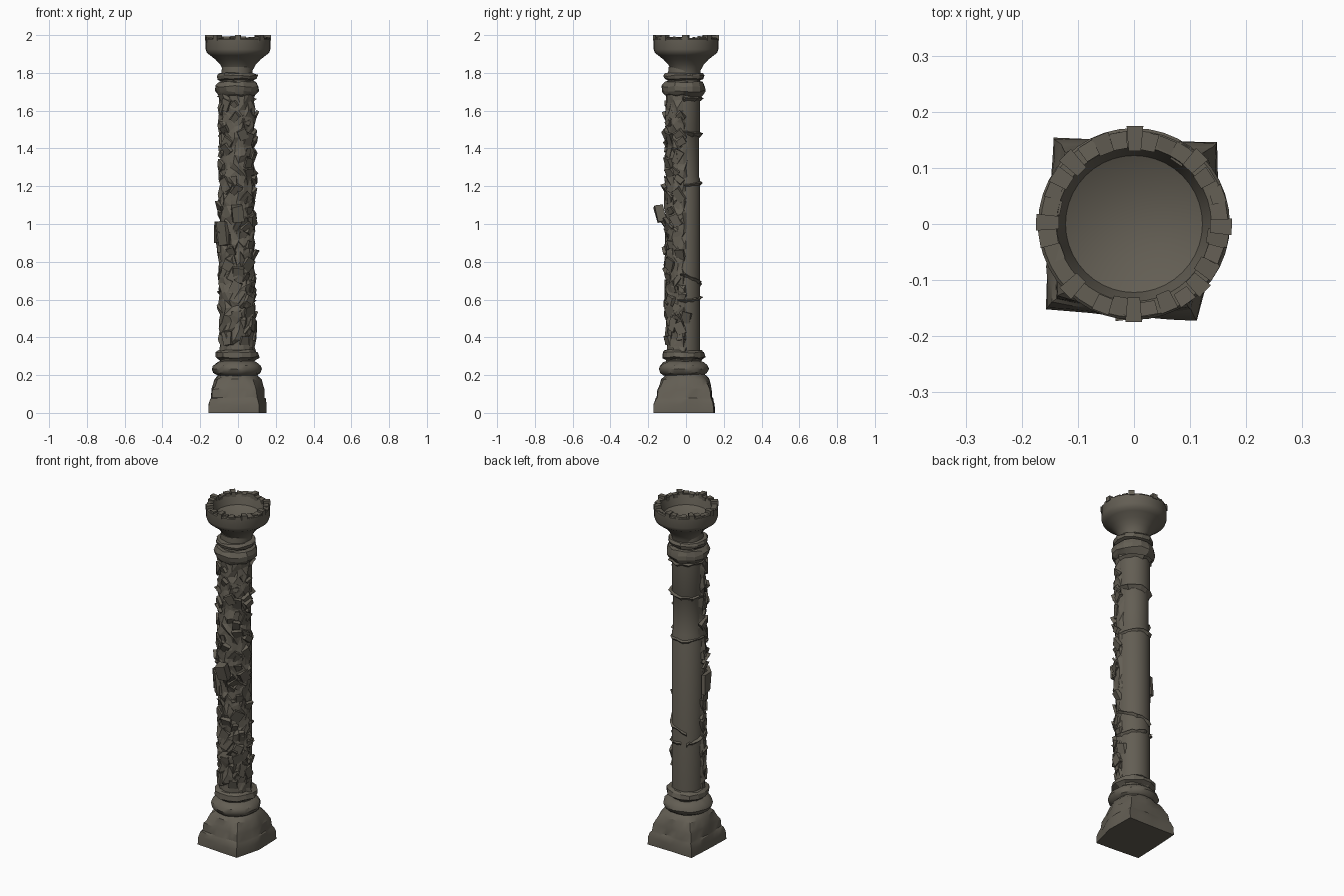
import bpy, bmesh, math, random
from mathutils import Vector, Matrix

if "Cube" in bpy.data.objects:
    bpy.data.objects.remove(bpy.data.objects["Cube"])

random.seed(7)
TAU = math.tau
CX, CY = -0.005, -0.012          # shaft axis

stone = bpy.data.materials.new("weathered stone")
stone.diffuse_color = (0.125, 0.112, 0.088, 1)
stone.use_nodes = True
stone.node_tree.nodes["Principled BSDF"].inputs["Base Color"].default_value = stone.diffuse_color


def finish(name, bm, smooth=None):
    bmesh.ops.recalc_face_normals(bm, faces=bm.faces[:])
    me = bpy.data.meshes.new(name)
    bm.to_mesh(me)
    bm.free()
    me.materials.append(stone)
    ob = bpy.data.objects.new(name, me)
    bpy.context.collection.objects.link(ob)
    if smooth:
        bpy.ops.object.select_all(action='DESELECT')
        ob.select_set(True)
        bpy.context.view_layer.objects.active = ob
        bpy.ops.object.shade_smooth_by_angle(angle=math.radians(smooth))
    return ob


def loft(name, rings, smooth=None):
    """Skin a stack of equal-length point rings and cap both ends."""
    bm = bmesh.new()
    vs = [[bm.verts.new(p) for p in r] for r in rings]
    n = len(vs[0])
    for a, b in zip(vs, vs[1:]):
        for i in range(n):
            j = (i + 1) % n
            bm.faces.new((a[i], a[j], b[j], b[i]))
    bm.faces.new(vs[0])
    bm.faces.new(vs[-1])
    return finish(name, bm, smooth)


def circle(r, z, n, cx=CX, cy=CY, jr=0, jz=0):
    pts = []
    for i in range(n):
        a = TAU * i / n
        q = r + random.uniform(-jr, jr)
        pts.append((cx + q * math.cos(a), cy + q * math.sin(a),
                    z + random.uniform(-jz, jz)))
    return pts


def turned(name, prof, n=32, cx=CX, cy=CY, jr=0, jz=0, smooth=35):
    return loft(name, [circle(r, z, n, cx, cy, jr, jz) for r, z in prof], smooth)


# crooked square plinth, easing into a circle at the top
corners = [Vector(c) for c in ((0.148, 0.146), (-0.143, 0.154),
                               (-0.157, -0.152), (0.112, -0.172))]
mids = [Vector((0, 0.148)), Vector((-0.152, 0)), Vector((0, -0.165)), Vector((0.152, -0.02))]


def plinth_ring(scale, roundness, z, jit):
    pts = []
    for k in range(4):
        a, m, b = corners[k], mids[k], corners[(k + 1) % 4]
        for s in range(8):
            p = a.lerp(m, s / 4) if s < 4 else m.lerp(b, (s - 4) / 4)
            c = p.normalized() * 0.152
            q = p.lerp(c, roundness) * scale
            pts.append((q.x + random.uniform(-jit, jit), q.y + random.uniform(-jit, jit),
                        z + (random.uniform(-jit, jit) * 1.5 if z else 0)))
    return pts


loft("plinth", [plinth_ring(*a) for a in (
    (1.00, 0.0, 0.0, 0), (1.0, 0.05, 0.045, .003), (0.96, 0.12, 0.072, .003),
    (0.93, 0.15, 0.082, .002), (0.92, 0.25, 0.125, .003), (0.87, 0.35, 0.142, .003),
    (0.83, 0.6, 0.175, .003), (0.72, 0.9, 0.195, .002), (0.62, 1.0, 0.21, 0))], 28)

# base mouldings
turned("base_torus", [(.09, .195), (.108, .2), (.125, .213), (.133, .232),
                      (.127, .25), (.108, .266), (.09, .275)], jr=.002, jz=.002)
turned("base_collar", [(.085, .262), (.098, .282), (.115, .293), (.114, .318),
                       (.1, .33), (.08, .334)], 14, jr=.006, jz=.006, smooth=15)

# smooth round shaft with a slightly worn section near the top
turned("shaft", [(.087, .3), (.087, 1.235), (.081, 1.25), (.081, 1.46),
                 (.087, 1.475), (.087, 1.72)], 32)

# broken stone crust covering the front of the shaft
bm = bmesh.new()
A0, A1, NA, NZ = math.radians(170), math.radians(372), 13, 34
grid = []
for k in range(NZ + 1):
    row = []
    for i in range(NA + 1):
        edge = i in (0, NA)
        a = A0 + (A1 - A0) * i / NA + (random.uniform(-.09, .09))
        r = .082 if edge else .088 + random.choice((0, .002, .005, .009, .016))
        z = .32 + 1.37 * k / NZ + random.uniform(-.014, .014)
        row.append(bm.verts.new((CX + r * math.cos(a), CY + r * math.sin(a), z)))
    grid.append(row)
for k in range(NZ):
    for i in range(NA):
        p, q, r, s = grid[k][i], grid[k][i + 1], grid[k + 1][i + 1], grid[k + 1][i]
        tris = ((p, q, r), (p, r, s)) if random.random() < .5 else ((p, q, s), (q, r, s))
        for t in tris:
            bm.faces.new(t)
finish("broken_crust", bm)


# tilted stone flakes
def flake(bm, ang, z, r, w, h, t, tilt, spin):
    m = (Matrix.Translation((CX, CY, z)) @ Matrix.Rotation(ang, 4, 'Z')
         @ Matrix.Translation((r, 0, 0)) @ Matrix.Rotation(tilt, 4, 'Y')
         @ Matrix.Rotation(spin, 4, 'X') @ Matrix.Diagonal((t, w, h, 1)))
    vs = bmesh.ops.create_cube(bm, size=1, matrix=m)['verts']
    for v in vs:
        v.co += Vector([random.uniform(-.006, .006) for _ in range(3)])


bm = bmesh.new()
for k in range(84):
    ang = math.radians(random.uniform(178, 368))
    z = .37 + 1.29 * (k + random.random()) / 84
    flake(bm, ang, z, random.uniform(.087, .098), random.uniform(.025, .055),
          random.uniform(.03, .075), random.uniform(.012, .022),
          random.uniform(-.1, .55), random.uniform(-.7, .7))
# larger stub and slab on the front and left
flake(bm, math.radians(272), 1.055, .125, .06, .085, .045, .25, .1)
flake(bm, math.radians(190), .955, .107, .07, .11, .022, .05, .0)
flake(bm, math.radians(225), .95, .102, .06, .12, .022, .1, .1)
finish("stone_flakes", bm)


# ragged lips that wrap round the back of the shaft
def lip(bm, z, a0, a1, slope, out):
    n = 9
    secs = []
    for i in range(n + 1):
        f = i / n
        a = math.radians(a0 + (a1 - a0) * f)
        zz = z + slope * (f - .5) + random.uniform(-.006, .006)
        r = .09 + out * random.uniform(.1, 1)
        secs.append([bm.verts.new((CX + q * math.cos(a), CY + q * math.sin(a), zz + d))
                     for q, d in ((.078, -.018), (r, .004), (.078, .014))])
    for s, t in zip(secs, secs[1:]):
        for j in range(3):
            bm.faces.new((s[j], s[(j + 1) % 3], t[(j + 1) % 3], t[j]))
    bm.faces.new(secs[0])
    bm.faces.new(secs[-1])


bm = bmesh.new()
for z, a0, a1, slope, out in ((1.665, 0, 190, .02, .02), (1.475, -10, 185, -.02, .018),
                              (1.215, 0, 190, .02, .018), (.7, -10, 120, -.06, .02),
                              (.6, -20, 100, .02, .015), (.63, 120, 200, .05, .02)):
    lip(bm, z, a0, a1, slope, out)
finish("ragged_lips", bm)

# upper mouldings
turned("lower_neck_ring", [(.085, 1.672), (.105, 1.688), (.115, 1.703), (.116, 1.728),
                           (.104, 1.75), (.084, 1.756)], 15, jr=.004, jz=.006, smooth=15)
turned("neck", [(.086, 1.7), (.086, 1.765), (.08, 1.83)])
turned("upper_neck_ring", [(.08, 1.756), (.103, 1.768), (.108, 1.785), (.1, 1.796),
                           (.078, 1.8)], 14, jr=.005, jz=.005, smooth=15)

# flared capital with a hollow bowl
turned("capital", [(.074, 1.785), (.078, 1.815), (.095, 1.845), (.118, 1.87),
                   (.148, 1.893), (.164, 1.905), (.171, 1.925), (.171, 1.978),
                   (.166, 1.983), (.138, 1.983), (.132, 1.965), (.122, 1.93),
                   (.07, 1.905), (.01, 1.9)], 40, 0, 0, smooth=35)

# broken rim: eight tall blocks with lower stones in between
bm = bmesh.new()


def rim_block(a, half, r0, r1, z0, z1, jit):
    vs = []
    for z in (z0, z1):
        for r, s in ((r0, -1), (r1, -1), (r1, 1), (r0, 1)):
            b = a + s * half
            vs.append(bm.verts.new((r * math.cos(b), r * math.sin(b),
                                    z + (random.uniform(-jit, 0) if z == z1 else 0))))
    for f in ((0, 1, 2, 3), (4, 5, 6, 7), (0, 1, 5, 4), (1, 2, 6, 5), (2, 3, 7, 6), (3, 0, 4, 7)):
        bm.faces.new([vs[i] for i in f])


for k in range(8):
    a = TAU * k / 8 + random.uniform(-.03, .03)
    rim_block(a, .085, random.uniform(.13, .14), .175, 1.972, 2.0, .001)
    for s in range(3):
        rim_block(a + TAU / 8 * (s + 1) / 4 + random.uniform(-.03, .03), .095,
                  random.uniform(.132, .145), random.uniform(.163, .172),
                  1.96, random.uniform(1.985, 1.996), .008)
finish("rim_stones", bm)
